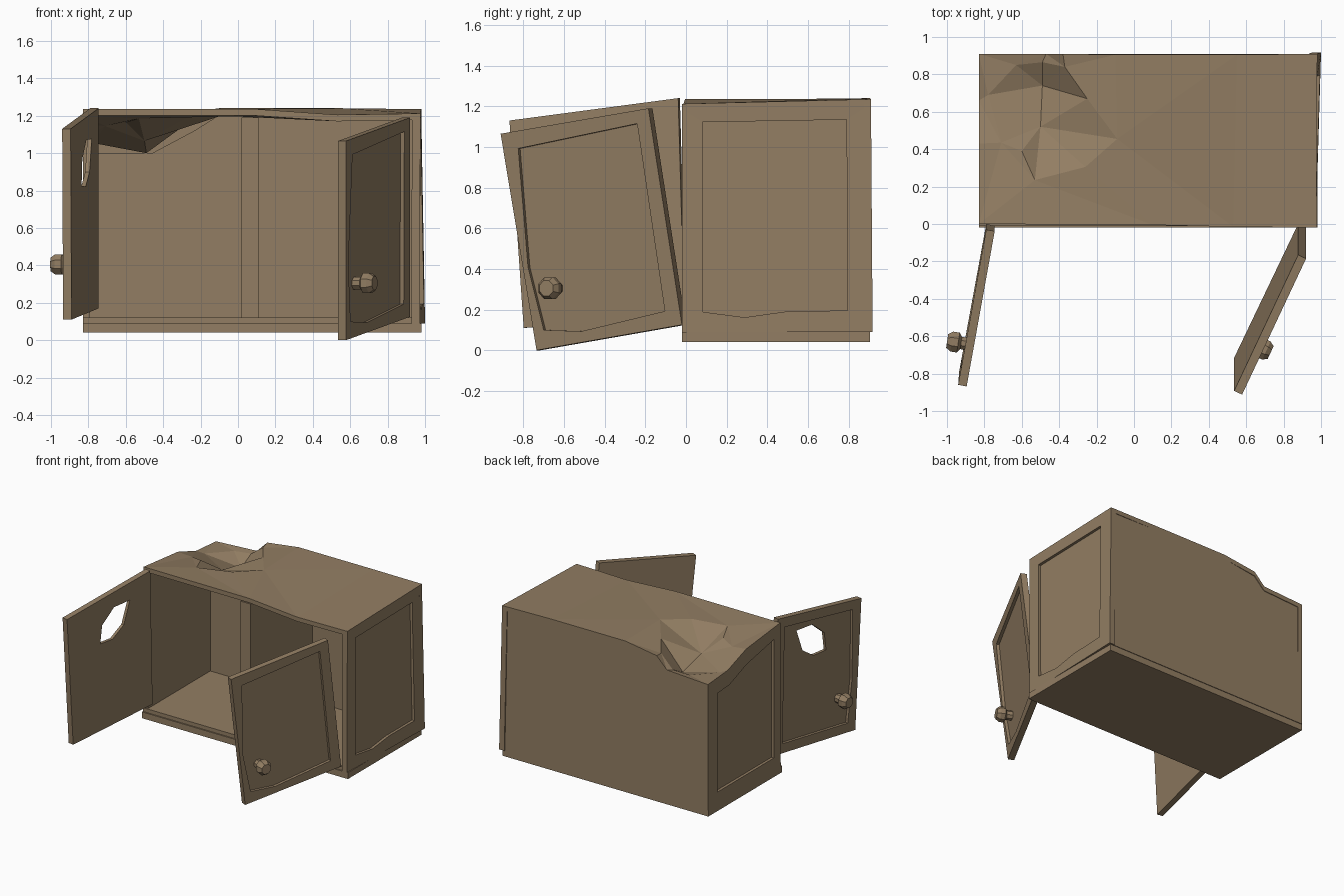
import bpy, bmesh, math
from mathutils import Vector
from mathutils.geometry import delaunay_2d_cdt

if "Cube" in bpy.data.objects:
    bpy.data.objects.remove(bpy.data.objects["Cube"])

wood = bpy.data.materials.new("old brown wood")
wood.diffuse_color = (0.29, 0.208, 0.125, 1)
wood.use_nodes = True
wood.node_tree.nodes["Principled BSDF"].inputs["Base Color"].default_value = wood.diffuse_color
FULL = [(0, 0), (1, 0), (1, 1), (0, 1)]


def finish(name, bm):
    bmesh.ops.recalc_face_normals(bm, faces=bm.faces)
    me = bpy.data.meshes.new(name)
    bm.to_mesh(me)
    bm.free()
    me.materials.append(wood)
    ob = bpy.data.objects.new(name, me)
    bpy.context.collection.objects.link(ob)
    return ob


def prism(name, pts, a, b):
    """Solid between a polygon moved by vector a and by vector b."""
    bm = bmesh.new()
    lo = [bm.verts.new(p + a) for p in pts]
    hi = [bm.verts.new(p + b) for p in pts]
    bm.faces.new(lo)
    bm.faces.new(hi)
    for i in range(len(pts)):
        j = (i + 1) % len(pts)
        bm.faces.new((lo[i], lo[j], hi[j], hi[i]))
    return finish(name, bm)


def cut(ob, cutter):
    mod = ob.modifiers.new("cut", 'BOOLEAN')
    mod.operation, mod.solver, mod.object = 'DIFFERENCE', 'EXACT', cutter
    bpy.context.view_layer.update()
    dg = bpy.context.evaluated_depsgraph_get()
    me = bpy.data.meshes.new_from_object(ob.evaluated_get(dg))
    ob.modifiers.clear()
    ob.data = me
    bpy.data.objects.remove(cutter)


def panel(name, quad, out, thick, outline=FULL, recess=None, hole=None, depth=0.022):
    """Board on a warped quad; outline, recess and hole are given in its u, v."""
    A, B, C, D = [Vector(q) for q in quad]
    n = Vector(out).normalized()

    def at(uvs):
        return [(A * (1 - u) + B * u) * (1 - v) + (D * (1 - u) + C * u) * v for u, v in uvs]

    ob = prism(name, at(outline), n * 0, n * -thick)
    if recess:
        cut(ob, prism("recess_cutter", at(recess), n * -depth, n * 0.05))
    if hole:
        cut(ob, prism("hole_cutter", at(hole), n * -0.2, n * 0.2))
    return ob


def box(name, x0, x1, y0, y1, z0, z1):
    pts = [Vector(p) for p in ((x0, y0, z0), (x1, y0, z0), (x1, y1, z0), (x0, y1, z0))]
    return prism(name, pts, Vector(), Vector((0, 0, z1 - z0)))


def knob(name, base, out):
    """Eight-sided turned knob."""
    n = Vector(out).normalized()
    s = n.cross(Vector((0, 0, 1))).normalized()
    t = n.cross(s)
    bm = bmesh.new()
    rings = []
    for r, h in ((0.036, -0.02), (0.036, 0.025), (0.058, 0.04), (0.058, 0.075), (0.04, 0.1)):
        rings.append([bm.verts.new(Vector(base) + n * h + r * (math.cos(k) * s + math.sin(k) * t))
                      for k in (math.tau * (i + 0.5) / 8 for i in range(8))])
    bm.faces.new(rings[0])
    bm.faces.new(rings[-1])
    for a, b in zip(rings, rings[1:]):
        for i in range(8):
            j = (i + 1) % 8
            bm.faces.new((a[i], a[j], b[j], b[i]))
    finish(name, bm)


# top board: outer edge, rim of the smashed dent, dent floor
edge = [(-.83, 0, 1.235), (.1, -.005, 1.235), (.53, -.015, 1.205), (.975, -.02, 1.212),
        (.98, .91, 1.235), (.55, .905, 1.24), (-.1, .905, 1.24), (-.38, .91, 1.2),
        (-.47, .91, 1.11), (-.83, .91, 1.09), (-.83, .66, 1.11), (-.83, .43, 1.19)]
rim = [(-.78, .69, 1.09), (-.63, .85, 1.09), (-.49, .865, 1.1), (-.37, .84, 1.19),
       (-.25, .67, 1.21), (-.09, .455, 1.235), (-.26, .305, 1.23), (-.53, .235, 1.22),
       (-.6, .39, 1.2), (-.71, .435, 1.18)]
floor = [(-.49, .74, 1.035), (-.5, .52, 1.1)]
pts = edge + rim + floor
r0, f0 = len(edge), len(edge) + len(rim)
links = [(r0 + i, r0 + (i + 1) % len(rim)) for i in range(len(rim))]
links += [(f0, f0 + 1), (f0, r0), (f0, r0 + 2), (f0, r0 + 4), (f0 + 1, r0 + 5)]
cdt = delaunay_2d_cdt([Vector(p[:2]) for p in pts], links, [list(range(r0))], 1, 1e-5)
bm = bmesh.new()
vs = [bm.verts.new((c.x, c.y, pts[o[0]][2])) for c, o in zip(cdt[0], cdt[3])]
for f in cdt[2]:
    bm.faces.new([vs[i] for i in f])
new = bmesh.ops.extrude_face_region(bm, geom=bm.faces[:])
for v in new["geom"]:
    if isinstance(v, bmesh.types.BMVert):
        v.co.z -= 0.035
finish("top_board", bm)

# base, floor and middle divider
box("base_board", -.83, .98, -.02, .905, .04, .09)
box("cabinet_floor", -.83, .97, -.01, .9, .085, .12)
box("middle_divider", .02, .11, 0, .8, .11, 1.19)

# side walls with recessed panels
panel("right_wall", [(.972, -.02, .09), (1, .918, .09), (.98, .91, 1.21), (.975, -.02, 1.185)],
      (1, 0, 0), .045,
      recess=[(.11, .09), (.33, .065), (.54, .09), (.87, .095), (.87, .935), (.11, .94)])
panel("left_wall", [(-.83, 0, .09), (-.83, .91, .09), (-.83, .91, 1.21), (-.83, 0, 1.21)],
      (-1, 0, 0), .04,
      outline=[(0, 0), (1, 0), (1, .87), (.725, .89), (.47, .96), (0, 1)],
      recess=[(.09, .09), (.87, .09), (.87, .79), (.7, .8), (.47, .87), (.09, .93)])

# back wall and its inner lining, both lowered at the dented corner
panel("back_wall", [(-.83, .91, .09), (.99, .91, .09), (.98, .905, 1.21), (-.83, .905, 1.21)],
      (0, 1, 0), .03,
      outline=[(0, 0), (1, 0), (1, 1), (.4, 1), (.25, .97), (.2, .89), (0, .87)])
panel("back_lining", [(-.81, .885, .09), (.95, .885, .09), (.95, .885, 1.2), (-.81, .885, 1.2)],
      (0, 1, 0), .105,
      outline=[(0, 0), (1, 0), (1, 1), (.4, 1), (.33, .93), (.2, .82), (0, .82)])

# open doors, hanging crooked
panel("left_door", [(-.79, 0, .17), (-.935, -.79, .11), (-.94, -.86, 1.13), (-.79, -.03, 1.24)],
      (-.983, .184, 0), .046,
      recess=[(.08, .07), (.9, .07), (.93, .4), (.9, .93), (.08, .93)],
      hole=[(.25, .87), (.44, .885), (.59, .8), (.62, .665), (.47, .65), (.33, .71)])
panel("right_door", [(.92, -.02, .125), (.578, -.735, .0), (.578, -.912, 1.065), (.92, -.185, 1.19)],
      (.905, -.42, 0), .047,
      recess=[(.1, .075), (.68, .05), (.93, .085), (.965, .38), (.9, .92), (.09, .94)])
knob("left_knob", (-.9, -.64, .405), (-.983, .15, 0))
knob("right_knob", (.64, -.645, .305), (.905, -.42, 0))
